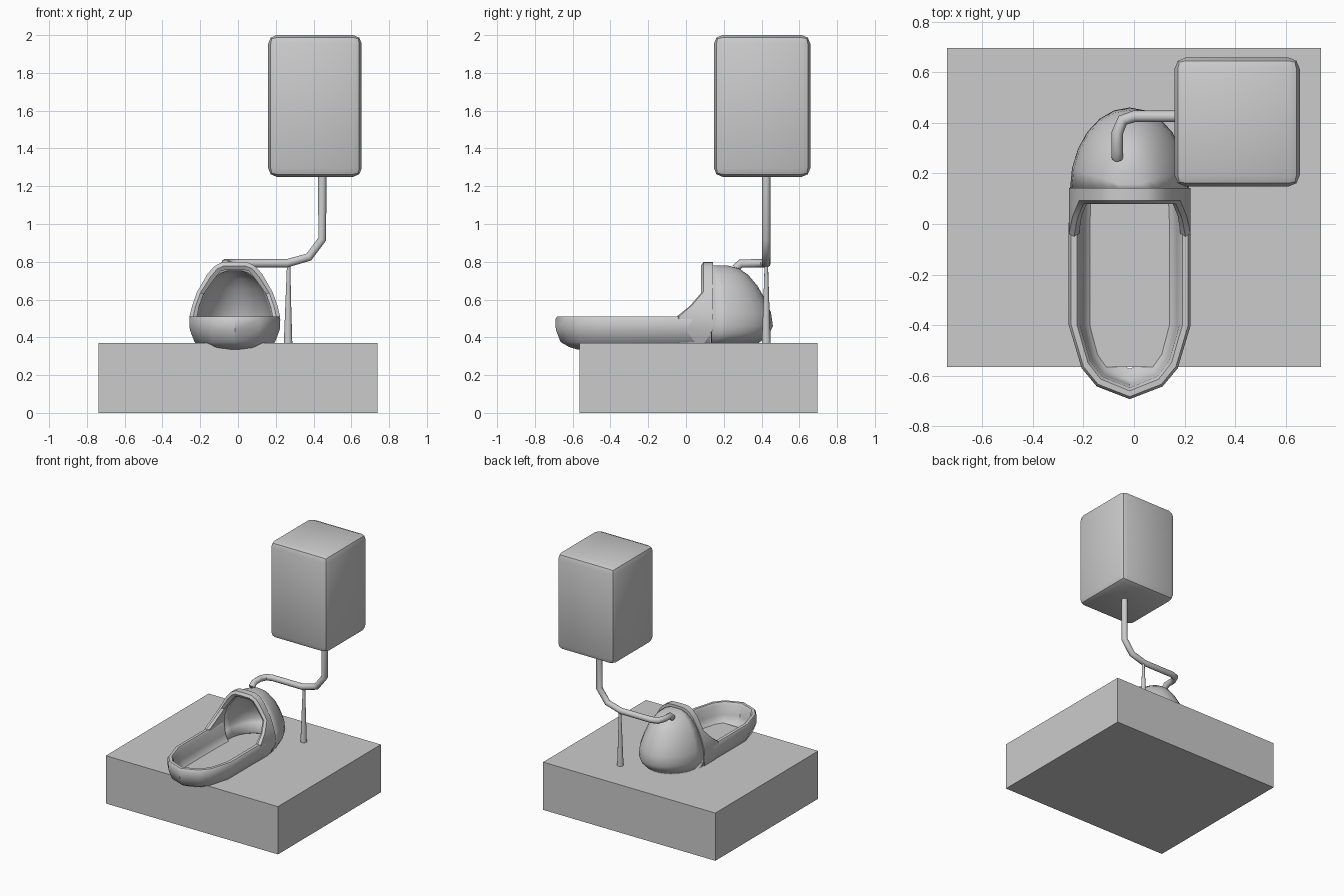
import bpy, bmesh, math
from mathutils import Vector

if "Cube" in bpy.data.objects:
    bpy.data.objects.remove(bpy.data.objects["Cube"])

CX = -0.017  # centre line of the squat pan


def finish(name, bm, angle=40):
    bmesh.ops.recalc_face_normals(bm, faces=bm.faces)
    me = bpy.data.meshes.new(name)
    bm.to_mesh(me)
    bm.free()
    ob = bpy.data.objects.new(name, me)
    bpy.context.collection.objects.link(ob)
    bpy.ops.object.select_all(action='DESELECT')
    ob.select_set(True)
    bpy.context.view_layer.objects.active = ob
    if angle:
        bpy.ops.object.shade_smooth_by_angle(angle=math.radians(angle))
    return ob


def loft(bm, rings, closed=True, caps=True):
    vs = [[bm.verts.new(p) for p in r] for r in rings]
    n = len(vs[0])
    for a, b in zip(vs, vs[1:]):
        for i in range(n if closed else n - 1):
            j = (i + 1) % n
            bm.faces.new((a[i], a[j], b[j], b[i]))
    if caps:
        bm.faces.new(vs[0])
        bm.faces.new(vs[-1])
    return vs


def box(name, lo, hi, bevel=0):
    bm = bmesh.new()
    bmesh.ops.create_cube(bm, size=1)
    for v in bm.verts:
        v.co = [l + (c + 0.5) * (h - l) for c, l, h in zip(v.co, lo, hi)]
    if bevel:
        bmesh.ops.bevel(bm, geom=bm.edges[:], offset=bevel, segments=2,
                        profile=0.5, affect='EDGES')
    return finish(name, bm, 40 if bevel else 0)


def mirrored(half):
    """Half list ending on the centre line -> full list, left to right."""
    return [(-p[0],) + tuple(p[1:]) for p in half] + list(half[-2::-1])


# Plinth and cistern
box("plinth", (-0.738, -0.565, 0), (0.738, 0.695, 0.37))
box("cistern", (0.16, 0.148, 1.25), (0.655, 0.658, 2.0), 0.045)

# Pan: wall cross-section (inset, z) swept round the U-shaped plan
plan = mirrored([(0.236, 0.13), (0.241, 0.0), (0.241, -0.40), (0.19, -0.57),
                 (0.13, -0.642), (0.0, -0.692)])
wall = [(0.12, 0.335), (0.075, 0.348), (0.028, 0.375), (0.003, 0.44),
        (0.0, 0.495), (0.01, 0.51), (0.033, 0.511), (0.045, 0.495),
        (0.055, 0.42), (0.075, 0.375), (0.12, 0.35)]
rings = []
for x, y in plan:
    pivot = Vector((0, max(y, -0.40)))
    d = (Vector((x, y)) - pivot).normalized()
    rings.append([(CX + x - d.x * k, y - d.y * k, z) for k, z in wall])
bm = bmesh.new()
loft(bm, rings)
finish("pan", bm)

# Hood collar: outer half width, z, front y, inner half width, inner z
collar = mirrored([
    (0.205, 0.36, -0.05, 0.17, 0.36), (0.238, 0.44, -0.05, 0.195, 0.44),
    (0.240, 0.51, -0.05, 0.20, 0.51), (0.225, 0.57, 0.02, 0.19, 0.56),
    (0.200, 0.64, 0.08, 0.165, 0.63), (0.145, 0.735, 0.08, 0.115, 0.70),
    (0.110, 0.775, 0.08, 0.075, 0.75), (0.070, 0.797, 0.08, 0.05, 0.757),
    (0.0, 0.80, 0.08, 0.0, 0.757)])
rings = []
for i, (x, z, y, xi, zi) in enumerate(collar):
    if i > len(collar) // 2:
        xi = abs(xi)
    elif i < len(collar) // 2:
        xi = -abs(xi)
    mx, mz = (x + xi) / 2, (z + zi) / 2
    back = 0.09 if z < 0.4 else 0.142
    rings.append([(CX + x, y + 0.012, z), (CX + x, back, z), (CX + xi, back, zi),
                  (CX + xi, y + 0.012, zi), (CX + mx, y, mz)])
bm = bmesh.new()
loft(bm, rings)
finish("hood_collar", bm)

# Hood dome: half-elliptical levels (z, half width, back y), thickened inwards
levels = [(0.36, 0.195, 0.375), (0.42, 0.226, 0.44), (0.46, 0.236, 0.46),
          (0.53, 0.229, 0.45), (0.60, 0.207, 0.42), (0.67, 0.177, 0.38),
          (0.73, 0.133, 0.33), (0.765, 0.088, 0.28), (0.78, 0.045, 0.22)]
N, Y0 = 12, 0.135
bm = bmesh.new()
vs = loft(bm, [[(CX + w * math.cos(math.pi * i / N),
                 Y0 + (yb - Y0) * math.sin(math.pi * i / N), z)
                for i in range(N + 1)] for z, w, yb in levels], False, False)
bm.faces.new(vs[-1])
dome = finish("hood_dome", bm)
centre = Vector((CX, 0.15, 0.5))
if sum((p.center - centre).dot(p.normal) for p in dome.data.polygons) < 0:
    dome.data.flip_normals()
sol = dome.modifiers.new("thickness", 'SOLIDIFY')
sol.thickness = 0.03
sol.offset = -1


def tube(name, pts, radii, sides=10):
    """Round tube through points, with mitred joints."""
    pts = [Vector(p) for p in pts]
    rings, side = [], Vector((0, 1, 0))
    for i, p in enumerate(pts):
        t = (pts[min(i + 1, len(pts) - 1)] - p).normalized() + \
            (p - pts[max(i - 1, 0)]).normalized()
        t.normalize()
        side = (side - t * side.dot(t)).normalized()
        up = t.cross(side)
        rings.append([p + radii[i] * (side * math.cos(a) + up * math.sin(a))
                      for a in (2 * math.pi * k / sides for k in range(sides))])
    bm = bmesh.new()
    loft(bm, rings)
    finish(name, bm, 50)


# Flush pipe from the cistern to the hood, and its support post
path = [(0.446, 0.425, 1.27), (0.446, 0.425, 0.92), (0.375, 0.425, 0.825),
        (0.26, 0.425, 0.792), (0.0, 0.425, 0.792), (-0.045, 0.41, 0.792),
        (-0.066, 0.36, 0.792), (-0.066, 0.29, 0.79), (-0.066, 0.262, 0.765)]
tube("flush_pipe", path, [0.023] * len(path))
tube("support_post", [(0.265, 0.425, 0.36), (0.266, 0.425, 0.55), (0.268, 0.425, 0.79)],
     [0.024, 0.017, 0.009])
